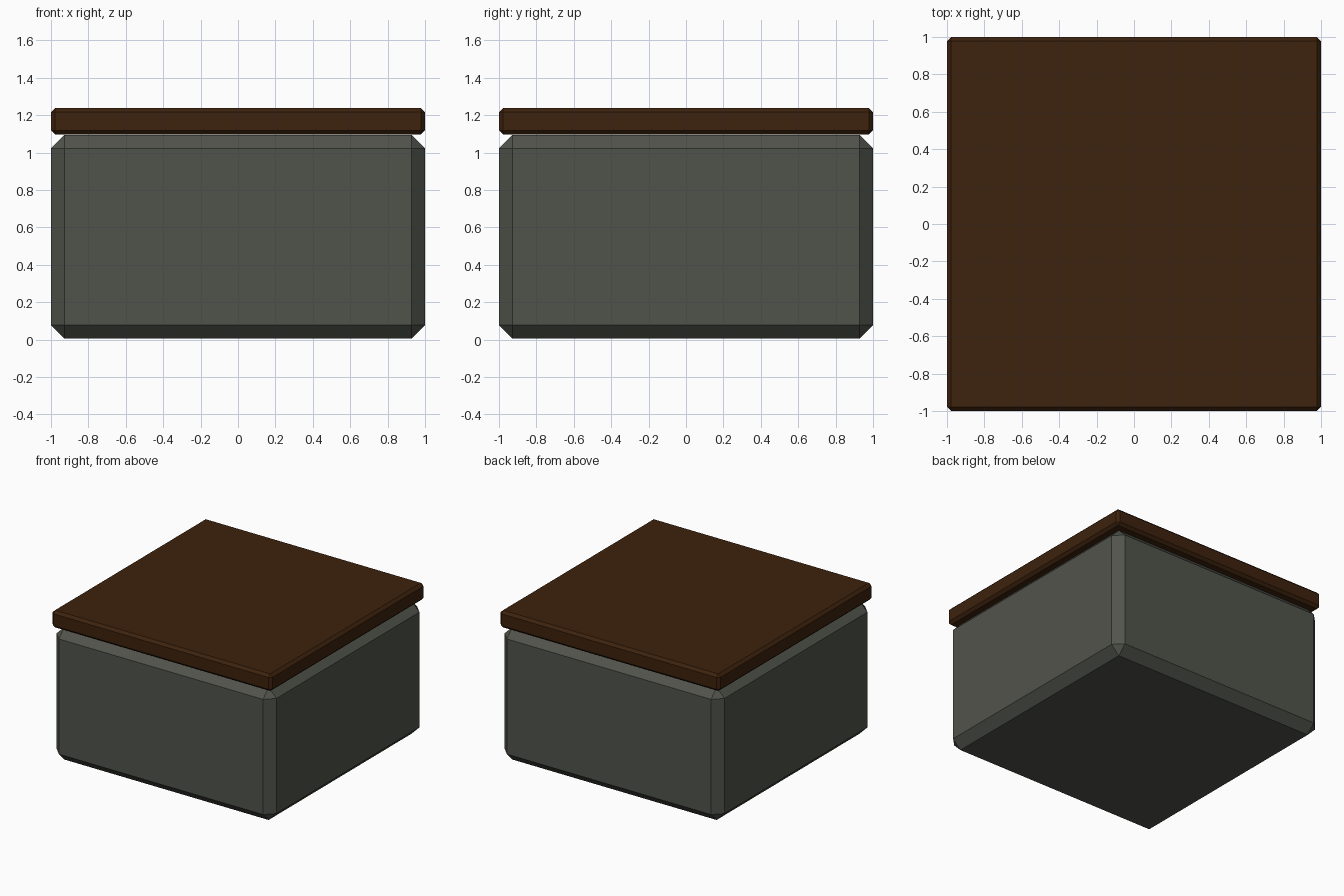
import bpy
import bmesh

if "Cube" in bpy.data.objects:
    bpy.data.objects.remove(bpy.data.objects["Cube"])


def material(name, rgb):
    m = bpy.data.materials.new(name)
    m.diffuse_color = (*rgb, 1.0)
    m.use_nodes = True
    m.node_tree.nodes["Principled BSDF"].inputs["Base Color"].default_value = m.diffuse_color
    return m


def chamfered_box(name, width, z0, z1, chamfer, mat):
    """Square box between two heights with every edge cut by one flat chamfer."""
    bm = bmesh.new()
    bmesh.ops.create_cube(bm, size=1.0)
    for v in bm.verts:
        v.co.x *= width
        v.co.y *= width
        v.co.z = z0 if v.co.z < 0 else z1
    bmesh.ops.bevel(bm, geom=bm.edges[:], offset=chamfer, offset_type='OFFSET',
                    segments=1, profile=0.5, affect='EDGES')
    me = bpy.data.meshes.new(name)
    bm.to_mesh(me)
    bm.free()
    me.materials.append(mat)
    ob = bpy.data.objects.new(name, me)
    bpy.context.collection.objects.link(ob)
    return ob


stone = material("grey stone", (0.081, 0.087, 0.070))
wood = material("dark brown wood", (0.047, 0.016, 0.004))

# Stone base block
chamfered_box("stone_base", 2.0, 0.005, 1.095, 0.072, stone)
# Wooden slab lid
chamfered_box("wooden_lid", 2.0, 1.097, 1.238, 0.022, wood)
